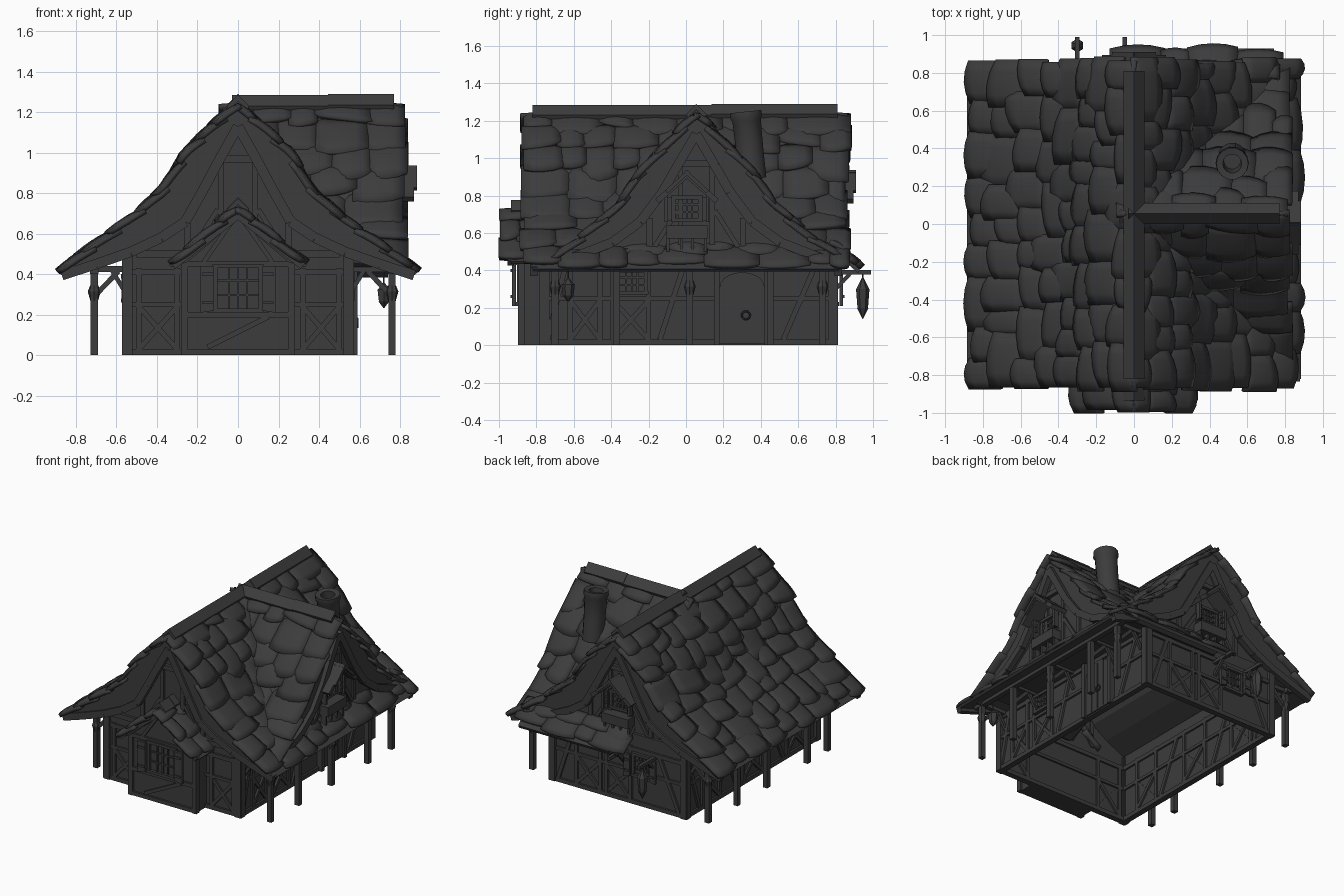
import bpy, bmesh, math, random
from mathutils import Vector, Matrix

if "Cube" in bpy.data.objects:
    bpy.data.objects.remove(bpy.data.objects["Cube"])
random.seed(4)
mat = bpy.data.materials.new("dark_timber")
mat.diffuse_color = (0.045, 0.045, 0.045, 1)
mat.use_nodes = True
mat.node_tree.nodes["Principled BSDF"].inputs["Base Color"].default_value = mat.diffuse_color
smooth = []

def finish(name, bm, recalc=True):
    if recalc:
        bmesh.ops.recalc_face_normals(bm, faces=bm.faces)
    me = bpy.data.meshes.new(name)
    bm.to_mesh(me)
    bm.free()
    me.materials.append(mat)
    ob = bpy.data.objects.new(name, me)
    bpy.context.collection.objects.link(ob)
    return ob

# A plane function maps (along, height, outward depth) to a 3D point
def slab(name, F, pts, d0, d1):
    bm = bmesh.new()
    a = [bm.verts.new(F(u, z, d0)) for u, z in pts]
    b = [bm.verts.new(F(u, z, d1)) for u, z in pts]
    bm.faces.new(a)
    bm.faces.new(b[::-1])
    for i in range(len(a)):
        j = (i + 1) % len(a)
        bm.faces.new((a[i], a[j], b[j], b[i]))
    return finish(name, bm)

def rect(name, F, u0, u1, z0, z1, d0, d1):
    return slab(name, F, [(u0, z0), (u1, z0), (u1, z1), (u0, z1)], d0, d1)

def strip(name, F, p, q, w=.03, d0=-.028, d1=.015):
    p, q = Vector(p), Vector(q)
    t = (q - p).normalized() * w / 2
    n = Vector((-t.y, t.x))
    return slab(name, F, [p + n, q + n, q - n, p - n], d0, d1)

def cone(name, c, r1, r2, h, n=6):
    bm = bmesh.new()
    bmesh.ops.create_cone(bm, cap_ends=True, segments=n, radius1=r1, radius2=r2,
                          depth=h, matrix=Matrix.Translation(c))
    return finish(name, bm)

def plane(axis, pos, sign):
    if axis == 'y':
        return lambda u, z, d: (u, pos + sign * d, z)
    return lambda u, z, d: (pos + sign * d, u, z)

# Ragged overlapping clumps laid in rows down a roof profile
def tiles(name, G, prof, a, b, rows, width=.2, lift=.024):
    pts = [Vector(p) for p in prof]
    L = [0]
    for p, q in zip(pts, pts[1:]):
        L.append(L[-1] + (q - p).length)
    def at(t):
        s = t * L[-1]
        for i in range(len(pts) - 1):
            if s <= L[i + 1] or i == len(pts) - 2:
                e = (pts[i + 1] - pts[i]).normalized()
                n = Vector((-e.y, e.x))
                return pts[i] + e * (s - L[i]), n if n.y > 0 else -n
    bm = bmesh.new()
    for r in range(rows):
        x = a - random.random() * .03
        while x < b - .03:
            w = min(width * random.uniform(.6, 1.4), b + random.random() * .03 - x)
            if b - x - w < .06:
                w = b - x + random.uniform(-.01, .025)
            t0 = max(0, (r - .4) / rows)
            t1 = min(1.01, (r + 1 + random.uniform(-.3, .35)) / rows)
            up, tilt = random.uniform(.4, 1.2) * lift, random.uniform(-.35, .35) / rows
            if r == rows - 1:
                tilt *= .3
            grid = []
            for i in range(5):
                row = []
                for j in range(5):
                    v = j / 4
                    p, n = at(max(0, t0 + (t1 - t0) * i / 4 * (1 - .12 * abs(2 * v - 1) ** 2) + tilt * (v - .5) * i / 4))
                    bulge = .02 * (1 - (2 * v - 1) ** 2) * (.4 + .6 * math.sin(i * .75))
                    p = p + n * (up * (i / 4) ** .7 + bulge - .014)
                    row.append(bm.verts.new(G(x - .012 + (w + .024) * v, p.x, p.y)))
                grid.append(row)
            for i in range(4):
                for j in range(4):
                    bm.faces.new((grid[i][j], grid[i + 1][j], grid[i + 1][j + 1], grid[i][j + 1]))
            x += w
    bm.normal_update()
    bmesh.ops.reverse_faces(bm, faces=[f for f in bm.faces if f.normal.z < 0])
    ob = finish(name, bm, False)
    m = ob.modifiers.new("thickness", 'SOLIDIFY')
    m.thickness, m.offset = .025, -1
    smooth.append(ob)

# Roof profiles: (distance from ridge, height), outer and underside
main_o = [(0, 1.25), (.13, 1.13), (.26, 1.0), (.37, .82), (.54, .67), (.72, .54), (.885, .42)]
main_i = [(0, 1.13), (.09, .97), (.17, .82), (.26, .66), (.38, .58), (.53, .51), (.7, .45), (.87, .395)]
cross_o = [(0, 1.25), (.12, 1.12), (.22, 1.02), (.32, .91), (.42, .75), (.58, .61), (.79, .46)]
cross_i = [(0, 1.13), (.1, .96), (.18, .82), (.3, .66), (.45, .55), (.76, .43)]
bay_o = [(0, .74), (.14, .62), (.26, .51), (.34, .46)]
bay_i = [(0, .68), (.13, .56), (.25, .46), (.33, .435)]
CY = .055

def roof(name, F, outer, inner, c, a, b, rows, G, width=.2):
    for s in (1, -1):
        slab(name + "_base", F, [(c + s * x, z - .012) for x, z in outer] +
             [(c + s * x, z) for x, z in inner[::-1]], a + .03, b - .03)
        tiles(name + "_thatch", lambda l, o, z: G(l, c + s * o, z), outer, a, b, rows, width)
    # ridge cap in two overlapping lengths
    x, z = outer[0]
    for k, (e, f) in enumerate(((a + .03, a + (b - a) * .6), (a + (b - a) * .58, b - .04))):
        h = z + .035 + .005 * k
        slab(name + "_ridge_cap", F, [(c, h), (c + .055, h - .055), (c + .045, h - .075),
             (c, h - .03), (c - .045, h - .075), (c - .055, h - .055)], e, f)

XZ, YZ = plane('y', 0, 1), plane('x', 0, 1)
along_y, along_x = (lambda l, o, z: (o, l, z)), (lambda l, o, z: (l, o, z))
roof("main_roof", XZ, main_o, main_i, 0, -.85, .85, 8, along_y)
roof("cross_roof", YZ, cross_o, cross_i, CY, -.06, .81, 7, along_x)
roof("bay_roof", XZ, bay_o, bay_i, 0, -.965, -.72, 3, along_y, .13)
hood = [(.78, .57), (.87, .48), (.94, .415)]
tiles("back_hood_thatch", along_x, hood, -.1, .76, 2)
slab("back_hood_base", YZ, [(.77, .555), (.93, .405), (.92, .385), (.77, .52)], -.08, .74)

# Ground floor walls, open underneath
front, back = plane('y', -.76, -1), plane('y', .79, 1)
right, left = plane('x', .55, 1), plane('x', -.55, -1)
bay = plane('y', -.88, -1)
for nm, F, a, b in (("front", front, -.55, .55), ("back", back, -.55, .55),
                    ("right", right, -.76, .79), ("left", left, -.76, .79)):
    rect(nm + "_wall", F, a, b, 0, .52, -.015, 0)
    for z, w in ((.015, .03), (.25, .022), (.41, .03)):
        strip(nm + "_rail", F, (a, z), (b, z), w)
    for u in (a, b):
        strip(nm + "_corner_post", F, (u, 0), (u, .5), .045, -.03, .018)

def gable(name, F, prof, c, zmin):
    side = [(x, z + .03) for x, z in prof if z >= zmin - .01]
    e = side[-1][0]
    slab(name, F, [(c + x, z) for x, z in side] + [(c + e, zmin - .06), (c - e, zmin - .06)] +
         [(c - x, z) for x, z in side[:0:-1]], -.02, 0)

# Upper gable walls with bargeboards and frames
right_g = plane('x', .74, 1)
for nm, F, prof, c in (("front_gable", plane('y', -.765, -1), main_i, 0),
                       ("back_gable", plane('y', .765, 1), main_i, 0), ("right_gable", right_g, cross_i, CY)):
    gable(nm, F, prof, c, .5)
    for s in (1, -1):
        for (x0, z0), (x1, z1) in zip(prof, prof[1:]):
            strip(nm + "_bargeboard", F, (c + s * x0, z0), (c + s * x1, z1), .05, .03, .07)
        strip(nm + "_stud", F, (c + s * .085, .5), (c + s * .085, .98), .028)
        strip(nm + "_stud", F, (c + s * .25, .48), (c + s * .25, .68), .03)
        strip(nm + "_brace", F, (c + s * .24, .5), (c + s * .1, .72), .025)
    strip(nm + "_collar", F, (c - .1, .97), (c + .1, .97), .035, 0, .025)
    strip(nm + "_sill", F, (c - .5, .5), (c + .5, .5), .035, 0, .02)
rect("jetty_floor", YZ, -.6, .7, .43, .45, .54, .75)

# Front bay with its own gable
rect("bay_floor", XZ, -.27, .27, 0, .015, -.88, -.75)
slab("bay_front_wall", bay, [(-.27, 0), (.27, 0), (.27, .47), (0, .71), (-.27, .47)], -.015, 0)
for s in (1, -1):
    F = plane('x', s * .27, s)
    rect("bay_side_wall", F, -.88, -.75, 0, .48, -.015, 0)
    strip("bay_corner_post", bay, (s * .265, 0), (s * .265, .47), .035, -.02, .018)
    strip("bay_rafter", bay, (0, .69), (s * .32, .44), .035, .04, .075)
    strip("bay_gable_brace", bay, (s * .03, .66), (s * .17, .46), .022)
for z in (.015, .2, .45):
    strip("bay_rail", bay, (-.27, z), (.27, z), .028)
strip("bay_diagonal", bay, (-.15, .04), (.15, .19), .025)

def window(name, F, u, z0, z1, w, shutter=0):
    rect(name + "_pane", F, u - w, u + w, z0, z1, 0, .006)
    for e in (z0, z1):
        strip(name + "_frame", F, (u - w - .015, e), (u + w + .015, e), .02, 0, .028)
    for e in (-w, w):
        strip(name + "_frame", F, (u + e, z0), (u + e, z1), .02, 0, .024)
    for k in (-.4, 0, .4):
        strip(name + "_bar", F, (u + w * k, z0), (u + w * k, z1), .01, 0, .016)
    for k in (.35, .68):
        z = z0 + (z1 - z0) * k
        strip(name + "_bar", F, (u - w, z), (u + w, z), .01, 0, .016)
    if shutter:
        for s in (1, -1):
            pts = [(w + .01, z0), (w + .01 + shutter, z0 - .01), (w + .01 + shutter, z1), (w + .01, z1)]
            slab(name + "_shutter", F, [(u + s * x, z) for x, z in pts], .03, .05)
            for z in (z0 + .04, z1 - .04):
                strip(name + "_shutter_bar", F, (u + s * (w + .01), z), (u + s * (w + shutter), z), .016, .045, .058)

def cross(F, a, b, z0, z1):
    strip("cross_brace", F, (a, z0), (b, z1), .025)
    strip("cross_brace", F, (a, z1), (b, z0), .025, -.02, .012)
    for u in (a, b):
        strip("panel_stud", F, (u, 0), (u, .43), .026)

window("bay_window", bay, 0, .22, .44, .11, .065)
for F, panels in ((front, ((-.49, -.3), (.32, .5))), (right, ((-.62, -.46), (-.39, -.2))),
                  (back, ((-.1, .1), (.15, .35))), (left, ((-.6, -.4), (-.1, .12), (.4, .6)))):
    for a, b in panels:
        cross(F, a, b, .03, .24)
for F, a, b in ((right, -.14, -.02), (right, .52, .68), (right, -.74, -.65), (back, -.5, -.34),
                (back, .5, .38), (left, -.35, -.18), (left, .2, .36), (left, .64, .76)):
    strip("diagonal_brace", F, (a, .03), (b, .4), .028)
window("right_window", right, -.29, .28, .4, .075)
window("back_window", back, -.2, .22, .38, .07, .05)
window("left_window", left, .01, .27, .39, .08)

# Arched side door with ring handle
arch = [(.18, .01), (.42, .01), (.42, .31)] + [(.3 + .12 * math.cos(t * .314), .31 + .08 * math.sin(t * .314))
                                              for t in range(1, 10)] + [(.18, .31)]
slab("side_door", right, arch, 0, .025)
for u in (.165, .435):
    strip("door_post", right, (u, 0), (u, .42), .03, 0, .04)
for u in (.24, .3, .36):
    strip("door_plank_seam", right, (u, .02), (u, .37), .006, .02, .03)
bpy.ops.mesh.primitive_torus_add(location=(.59, .32, .16), rotation=(0, math.pi / 2, 0), major_radius=.022,
                                 minor_radius=.005, major_segments=12, minor_segments=6)
bpy.context.object.name = "door_ring"
bpy.context.object.data.materials.append(mat)

# Upper gable windows with canopy and planter
for F, c in ((right_g, CY - .05), (plane('y', .765, 1), 0)):
    window("gable_window", F, c, .67, .79, .07, .035)
    for s in (1, -1):
        strip("window_canopy", F, (c, .91), (c + s * .16, .77), .03, 0, .13)
        strip("canopy_shingle", F, (c - s * .01, .93), (c + s * .11, .82), .02, .02, .145)
        strip("canopy_post", F, (c + s * .11, .66), (c + s * .11, .81), .018, .05, .07)
    rect("planter_box", F, c - .11, c + .11, .57, .64, 0, .08)
    for k in (-.1, -.03, .03, .1):
        strip("planter_leg", F, (c + k, .5), (c + k, .58), .016, .02, .06)

# Veranda posts, brackets and beams
for s, px, ys in ((1, .76, (-.7, -.37, .02, .45, .73)), (-1, -.71, (-.66, -.42, .06, .41, .75))):
    rect("veranda_beam", XZ, px - .02, px + .02, .4, .44, -.76, .8)
    for k, y in enumerate(ys):
        rect("veranda_post", XZ, px - .018, px + .018, 0, .42, y - .018, y + .018)
        if k % 2 == 0:
            cone("post_collar", (px, y, .29), .018, .032, .05, 8)
            cone("post_collar", (px, y, .33), .032, .02, .03, 8)
        strip("cross_beam", XZ, (s * .54, .425), (px, .425), .03, y - .015, y + .015)
        strip("knee_brace", XZ, (px, .29), (px - s * .12, .415), .025, y - .012, y + .012)
        strip("wall_knee_brace", XZ, (s * .55, .3), (s * .62, .415), .022, y - .01, y + .01)

# Hanging lanterns
def lantern(x, y, z, h):
    cone("lantern_cap", (x, y, z), .035, .006, h * .25)
    cone("lantern_body", (x, y, z - h * .35), .028, .036, h * .45)
    cone("lantern_tip", (x, y, z - h * .7), .002, .03, h * .25)
    cone("lantern_chain", (x, y, z + .03), .004, .004, .08)
lantern(.72, -.63, .34, .13)
lantern(-.3, .945, .33, .23)
for x in (-.3, -.05):
    strip("lantern_arm", YZ, (.78, .39), (.99, .39), .024, x - .012, x + .012)
    strip("arm_brace", YZ, (.79, .29), (.88, .385), .02, x - .01, x + .01)

# Leaning hollow chimney
lean = Matrix.Rotation(math.radians(6), 4, 'X')
bm = bmesh.new()
rings = [(.075, -.16), (.075, .0), (.078, .15), (.088, .17), (.085, .2), (.05, .195), (.045, .05)]
loops = [[bm.verts.new(Vector((.52, .34, 1.05)) + lean @ Vector((r * math.cos(k * math.pi / 7), r * math.sin(k * math.pi / 7), h)))
          for k in range(14)] for r, h in rings]
for p, q in zip(loops, loops[1:]):
    for k in range(14):
        bm.faces.new((p[k], p[(k + 1) % 14], q[(k + 1) % 14], q[k]))
bm.faces.new(loops[-1])
smooth.append(finish("chimney", bm))

# Smooth the thatch and chimney
bpy.ops.object.select_all(action='DESELECT')
for o in smooth:
    o.select_set(True)
bpy.context.view_layer.objects.active = smooth[0]
bpy.ops.object.shade_smooth_by_angle(angle=math.radians(40))
